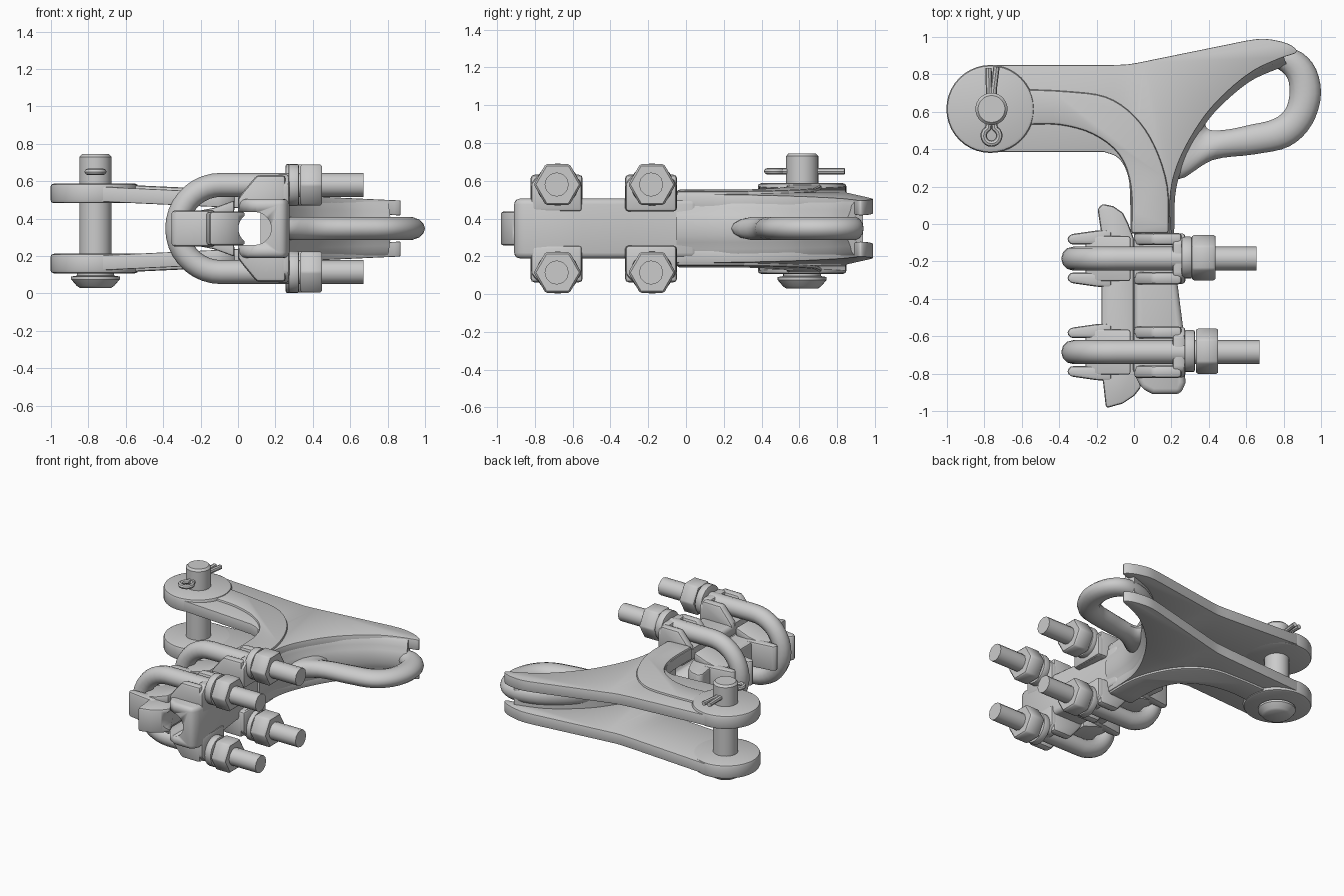
import bpy, bmesh, math
from mathutils import Vector

if "Cube" in bpy.data.objects:
    bpy.data.objects.remove(bpy.data.objects["Cube"])

Z0 = 0.347                      # mid plane of the clamp
AXES = {'z': lambda a, b, t: (a, b, t), 'y': lambda a, b, t: (a, t, b), 'x': lambda a, b, t: (t, a, b)}


def finish(name, bm, angle=35):
    bmesh.ops.recalc_face_normals(bm, faces=bm.faces)
    me = bpy.data.meshes.new(name)
    bm.to_mesh(me)
    bm.free()
    ob = bpy.data.objects.new(name, me)
    bpy.context.collection.objects.link(ob)
    bpy.ops.object.select_all(action='DESELECT')
    ob.select_set(True)
    bpy.context.view_layer.objects.active = ob
    bpy.ops.object.shade_smooth_by_angle(angle=math.radians(angle))
    return ob


def prism(name, pts, axis, lo, hi, bevel=0.0, seg=2, warp=None):
    """Extruded outline with its sharp edges rounded."""
    bm = bmesh.new()
    f = AXES[axis]
    A = [bm.verts.new(f(a, b, lo)) for a, b in pts]
    B = [bm.verts.new(f(a, b, hi)) for a, b in pts]
    bm.faces.new(A)
    bm.faces.new(B[::-1])
    n = len(pts)
    for i in range(n):
        bm.faces.new((A[i], B[i], B[(i + 1) % n], A[(i + 1) % n]))
    bmesh.ops.recalc_face_normals(bm, faces=bm.faces)
    if bevel:
        es = [e for e in bm.edges if e.calc_face_angle(0) > 0.6]
        bmesh.ops.bevel(bm, geom=es, offset=bevel, segments=seg, profile=0.5, affect='EDGES', clamp_overlap=True)
    if warp:
        for v in bm.verts:
            v.co = warp(v.co)
    return finish(name, bm)


def loft(name, rings, closed=False):
    bm = bmesh.new()
    R = [[bm.verts.new(p) for p in r] for r in rings]
    n = len(R[0])
    for i in range(len(R) if closed else len(R) - 1):
        a, b = R[i], R[(i + 1) % len(R)]
        for j in range(n):
            bm.faces.new((a[j], a[(j + 1) % n], b[(j + 1) % n], b[j]))
    if not closed:
        bm.faces.new(R[0])
        bm.faces.new(R[-1])
    return finish(name, bm)


def circle(cx, cy, r, n=32, off=0.0):
    return [(cx + r * math.cos(off + 2 * math.pi * i / n), cy + r * math.sin(off + 2 * math.pi * i / n)) for i in range(n)]


def lathe(name, cx, cy, prof, n=28):
    return loft(name, [[(x, y, z) for x, y in circle(cx, cy, r, n)] for z, r in prof])


def tube(name, path, normal, r, n=12):
    path, normal, rings = [Vector(p) for p in path], Vector(normal), []
    for i, p in enumerate(path):
        t = (path[min(i + 1, len(path) - 1)] - path[max(i - 1, 0)]).normalized()
        s = t.cross(normal)
        rings.append([p + s * x + normal * y for x, y in circle(0, 0, r, n)])
    return loft(name, rings)


def smooth(pts, closed=False, k=4):
    """Catmull-Rom curve through the points."""
    P, n, out = [Vector(p) for p in pts], len(pts), []
    g = (lambda i: P[i % n]) if closed else (lambda i: P[max(0, min(n - 1, i))])
    for i in range(n if closed else n - 1):
        a, b, c, d = g(i - 1), g(i), g(i + 1), g(i + 2)
        for j in range(k):
            t = j / k
            out.append(0.5 * (2 * b + (c - a) * t + (2 * a - 5 * b + 4 * c - d) * t * t + (3 * b - a - 3 * c + d) * t ** 3))
    return out if closed else out + [P[-1]]


def cut(ob, cutter):
    m = ob.modifiers.new("cut", 'BOOLEAN')
    m.operation, m.object, m.solver = 'DIFFERENCE', cutter, 'EXACT'
    bpy.context.view_layer.objects.active = ob
    bpy.ops.object.modifier_apply(modifier=m.name)


def half(x):                    # half height of the body at x
    return 0.215 - 0.046 * (x + 0.55)


# --- twin side plates, clevis bosses and curved arm ribs
inner_edge = smooth([(-0.16, 0.385), (-0.08, 0.35), (-0.03, 0.25), (-0.02, 0.1), (-0.02, -0.05)])
eye_edge = smooth([(0.19, -0.05), (0.195, 0.15), (0.22, 0.28), (0.28, 0.42), (0.38, 0.58), (0.5, 0.71),
                   (0.64, 0.82), (0.78, 0.885), (0.87, 0.92), (0.82, 0.965), (0.7, 0.99), (0.6, 0.98)])
plate = [(-0.75, 0.385)] + inner_edge + eye_edge + smooth([(0.05, 0.868), (-0.03, 0.854), (-0.12, 0.85)]) + [(-0.75, 0.85)]
rib_low = smooth([(-0.58, 0.53), (-0.4, 0.53), (-0.22, 0.48), (-0.08, 0.37), (-0.018, 0.2), (-0.015, -0.05)])
rib_high = smooth([(0.185, -0.05), (0.18, 0.2), (0.11, 0.42), (0.0, 0.58), (-0.15, 0.68), (-0.36, 0.71), (-0.58, 0.72)])
for side, s in (("upper", 1), ("lower", -1)):
    def sheared(v, s=s):
        return Vector((v.x, v.y, Z0 + s * (v.z + half(v.x))))

    prism(side + "_plate", plate, 'z', -0.08, 0, 0.018, warp=sheared)
    prism(side + "_arm_rib", rib_low + rib_high, 'z', -0.075, 0.016, 0.015, warp=sheared)
    prism(side + "_clevis_boss", circle(-0.768, 0.615, 0.235, 40), 'z', 0.135, 0.24, 0.018,
          warp=lambda v, s=s: Vector((v.x, v.y, Z0 + s * v.z)))

# --- web joining the plates along the eye, flaring out into it
path = smooth([(0.165, -0.05), (0.17, 0.15), (0.2, 0.29), (0.26, 0.43), (0.36, 0.59), (0.48, 0.715), (0.62, 0.82), (0.8, 0.895)])
upper_sec = [(-0.045, 0.93), (0.0, 0.95), (0.02, 0.8), (0.027, 0.6), (0.04, 0.4), (0.05, 0.2)]
section = upper_sec + [(o, -h) for o, h in reversed(upper_sec)]
rings = []
for i, p in enumerate(path):
    t = (path[min(i + 1, len(path) - 1)] - path[max(i - 1, 0)]).normalized()
    rings.append([(p.x + t.y * o, p.y - t.x * o, Z0 + h * half(p.x)) for o, h in section])
loft("eye_web", rings)

# --- pulling eye
outer = smooth([(1.0, 0.7), (0.955, 0.86), (0.83, 0.94), (0.62, 0.90), (0.42, 0.75), (0.3, 0.58), (0.21, 0.38),
                (0.24, 0.24), (0.42, 0.342), (0.64, 0.372), (0.83, 0.415), (0.95, 0.53)], True)
inner = smooth([(0.83, 0.68), (0.82, 0.78), (0.75, 0.835), (0.64, 0.815), (0.5, 0.735), (0.41, 0.64), (0.38, 0.56),
                (0.40, 0.505), (0.50, 0.505), (0.62, 0.53), (0.73, 0.555), (0.80, 0.6)], True)
rings = []
for o, i in zip(outer, inner):
    m, d = (o + i) / 2, (o - i) / 2
    rings.append([(m.x + d.x * c, m.y + d.y * c, Z0 + 0.062 * q) for c, q in circle(0, 0, 1, 14)])
loft("pulling_eye", rings, True)

# --- cable body and keeper, both hollowed by the cable bore
body = prism("cable_body", [(0.0, 0.06), (0.195, 0.06), (0.2, -0.05), (0.23, -0.3), (0.262, -0.55), (0.275, -0.85),
                            (0.25, -0.91), (0.1, -0.91), (0.04, -0.88), (0.0, -0.8)], 'z', Z0 - 0.158, Z0 + 0.158, 0.03, 3)
keeper = prism("keeper_bar", [(-0.195, 0.08), (-0.17, 0.108), (-0.11, 0.095), (-0.06, 0.06), (-0.03, 0), (0, -0.08),
                              (0, -0.78), (0.04, -0.87), (0.0, -0.92), (-0.06, -0.96), (-0.15, -0.985), (-0.165, -0.85),
                              (-0.175, -0.8), (-0.175, -0.05)], 'z', Z0 - 0.09, Z0 + 0.09, 0.015)
bore = prism("bore_cutter", circle(0.09, Z0, 0.088, 28), 'y', -1.2, 0.3)
slot = prism("slot_cutter", [(-0.2, Z0 - 0.088), (0.09, Z0 - 0.088), (0.09, Z0 + 0.088), (-0.2, Z0 + 0.088)], 'y', -1.2, 0.3)
cut(body, bore)
cut(body, slot)
cut(keeper, bore)
for c in (bore, slot):
    bpy.data.objects.remove(c)

# --- clamping stations: lugs, saddles, U-bolt, washers and nuts
lug = [(0.0, 0.09), (0.0, 0.16), (0.03, 0.2), (0.1, 0.285), (0.255, 0.285), (0.255, 0.09)]
for k, (yc, dx) in enumerate(((-0.185, 0.0), (-0.685, 0.015)), 1):
    for s in (1, -1):
        tag = f"{'upper' if s > 0 else 'lower'}_{k}"
        zc = Z0 + s * 0.233
        for e in (-0.105, 0.105):
            prism(f"lug_rib_{tag}", [(x, Z0 + s * z) for x, z in lug], 'y', yc + e - 0.033, yc + e + 0.033, 0.02)
        prism(f"lug_bed_{tag}", [(0.0, Z0 + s * 0.09), (0.0, Z0 + s * 0.17), (0.26, Z0 + s * 0.17), (0.26, Z0 + s * 0.09)],
              'y', yc - 0.1, yc + 0.1)
        prism(f"lug_back_{tag}", [(yc - 0.135, Z0 + s * 0.09), (yc + 0.135, Z0 + s * 0.09), (yc + 0.135, Z0 + s * 0.24),
                                  (yc + 0.09, Z0 + s * 0.29), (yc - 0.09, Z0 + s * 0.29), (yc - 0.135, Z0 + s * 0.24)],
              'x', 0.205, 0.275, 0.018)
        prism(f"washer_{tag}", circle(yc + 0.005, zc, 0.112, 24), 'x', 0.255 + dx, 0.31 + dx, 0.008)
        prism(f"nut_{tag}", circle(yc + 0.005, zc, 0.126, 6), 'x', 0.31 + dx * 1.5, 0.435 + dx, 0.01, 1)
    for e in (-0.105, 0.105):
        g = 1 if e > 0 else -1
        prism(f"keeper_saddle_rib_{k}", [(-0.36, yc + e + g * 0.0), (-0.34, yc + e + g * 0.025), (-0.2, yc + e + g * 0.045),
                                         (-0.12, yc + e + g * 0.05), (-0.12, yc + e - g * 0.03), (-0.34, yc + e - g * 0.03)],
              'z', Z0 - 0.095, Z0 + 0.095, 0.015)
    prism(f"keeper_saddle_bed_{k}", [(-0.26, Z0 - 0.085), (-0.13, Z0 - 0.11), (-0.02, Z0 - 0.15), (-0.02, Z0 - 0.09), (-0.1, Z0 - 0.06),
                                     (-0.1, Z0 + 0.06), (-0.02, Z0 + 0.09), (-0.02, Z0 + 0.15), (-0.13, Z0 + 0.11), (-0.26, Z0 + 0.085)],
          'y', yc - 0.12, yc + 0.12, 0.01)
    bend = [(-0.092 - 0.233 * math.sin(a), yc, Z0 + 0.233 * math.cos(a)) for a in [math.pi * i / 18 for i in range(19)]]
    end = 0.655 + dx
    tube(f"u_bolt_{k}", [(end, yc, Z0 + 0.233)] + bend + [(end, yc, Z0 - 0.233)], (0, 1, 0), 0.064)

# --- clevis pin with head, and cotter
lathe("clevis_pin", -0.762, 0.615, [(0.03, 0.085), (0.04, 0.1), (0.075, 0.13), (0.09, 0.13), (0.095, 0.1), (0.12, 0.1),
                                    (0.121, 0.086), (0.73, 0.086), (0.745, 0.072)])
ring = [(-0.762 + 0.042 * math.sin(a), 0.472 - 0.042 * math.cos(a), 0.65) for a in [0.3 * i - 2.7 for i in range(19)]]
tube("cotter_pin", [(-0.778, 0.835, 0.65), (-0.775, 0.72, 0.65), (-0.772, 0.56, 0.65)] + ring
     + [(-0.75, 0.56, 0.65), (-0.75, 0.72, 0.65), (-0.735, 0.84, 0.65)], (0, 0, 1), 0.017, 8)
